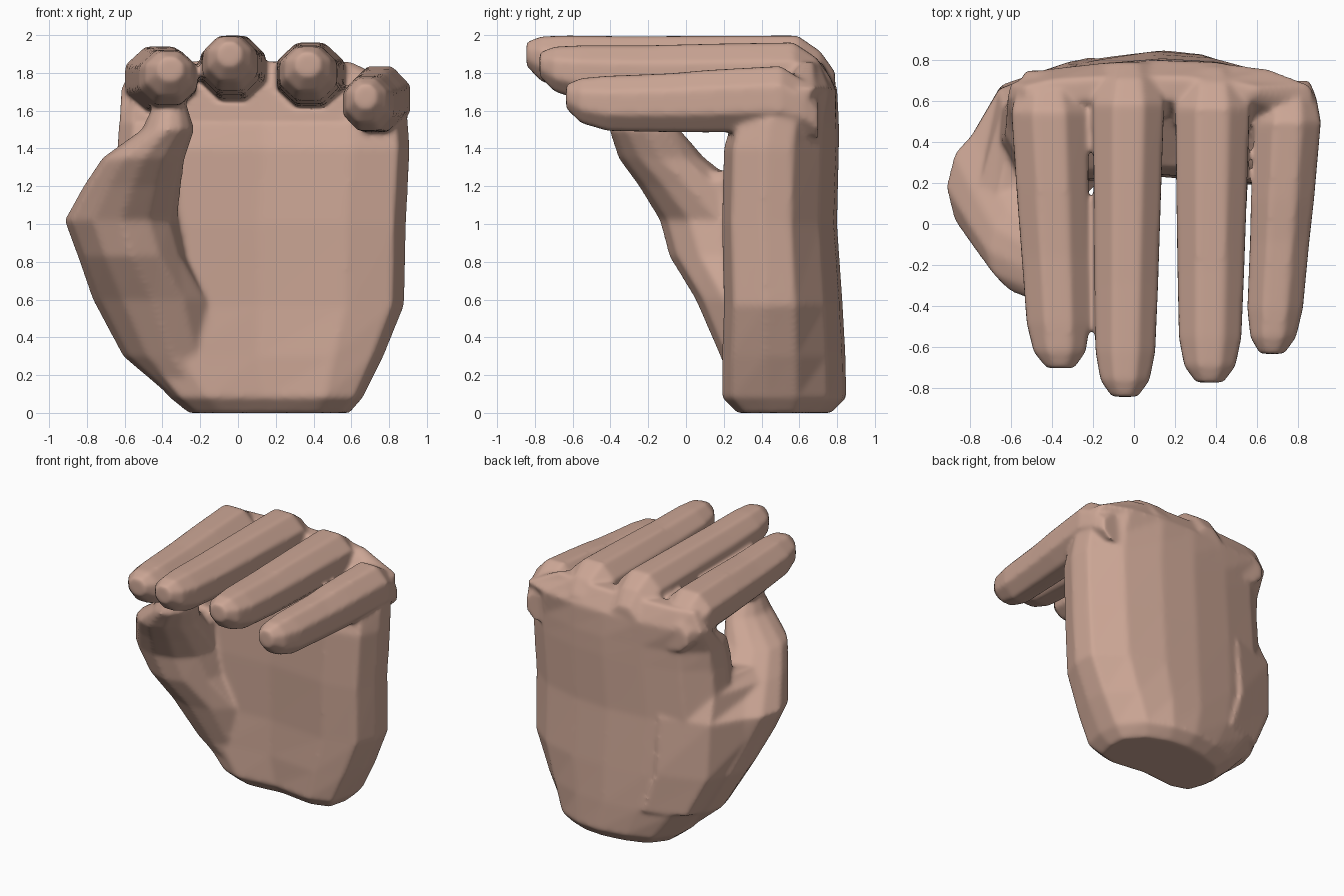
import bpy, bmesh, math

if "Cube" in bpy.data.objects:
    bpy.data.objects.remove(bpy.data.objects["Cube"])

skin = bpy.data.materials.new("skin")
skin.diffuse_color = (0.60, 0.38, 0.30, 1)
skin.use_nodes = True
skin.node_tree.nodes["Principled BSDF"].inputs["Base Color"].default_value = skin.diffuse_color
parts = []


def loft(name, rings):
    """Skin a list of equal-length point rings into a capped solid."""
    bm = bmesh.new()
    rows = [[bm.verts.new(p) for p in ring] for ring in rings]
    n = len(rows[0])
    for a, b in zip(rows, rows[1:]):
        for i in range(n):
            j = (i + 1) % n
            bm.faces.new((a[i], a[j], b[j], b[i]))
    bm.faces.new(rows[0][::-1])
    bm.faces.new(rows[-1])
    bmesh.ops.recalc_face_normals(bm, faces=bm.faces)
    mesh = bpy.data.meshes.new(name)
    bm.to_mesh(mesh)
    bm.free()
    ob = bpy.data.objects.new(name, mesh)
    bpy.context.collection.objects.link(ob)
    mesh.materials.append(skin)
    parts.append(ob)


def circle(n, phase=0.5):
    return [(math.cos((i + phase) * math.tau / n), math.sin((i + phase) * math.tau / n))
            for i in range(n)]


# palm: one rounded section, scaled up the height (z, x0, x1, y0, y1)
section = [(0, .35), (.05, .1), (.2, .02), (.5, .07), (.8, .0), (.96, .08), (1, .35),
           (.99, .6), (.86, .85), (.68, .97), (.5, 1), (.3, .95), (.12, .85), (.01, .62)]
palm = [(.0, -.26, .59, .27, .77), (.08, -.36, .66, .19, .85), (.3, -.56, .77, .19, .845),
        (.57, -.66, .88, .20, .83), (1.0, -.68, .89, .19, .80), (1.4, -.64, .91, .20, .81),
        (1.54, -.63, .90, .24, .81), (1.72, -.62, .88, .50, .80), (1.86, -.54, .60, .60, .72)]
loft("palm", [[(x0 + u * (x1 - x0), y0 + v * (y1 - y0), z) for u, v in section]
              for z, x0, x1, y0, y1 in palm])

# thumb with its fleshy base: horizontal ellipses (z, cx, cy, rx, ry)
thumb = [(.08, -.20, .42, .15, .16), (.3, -.35, .44, .26, .26), (.6, -.45, .36, .32, .31),
         (.83, -.56, .24, .29, .33), (1.02, -.62, .18, .30, .32), (1.2, -.56, .02, .26, .27),
         (1.35, -.50, -.13, .22, .23), (1.5, -.37, -.22, .14, .19), (1.63, -.36, -.24, .09, .11)]
loft("thumb", [[(cx + rx * c, cy + ry * s, z) for c, s in circle(12, 0)]
               for z, cx, cy, rx, ry in thumb])

# web of skin between the thumb and the back of the palm
web = [(.3, (-.2, .82), (-.5, .72), (-.6, .45), (-.2, .22)),
       (.6, (-.3, .80), (-.65, .68), (-.77, .37), (-.25, .15)),
       (1.02, (-.3, .76), (-.66, .66), (-.90, .25), (-.35, .05)),
       (1.2, (-.3, .70), (-.64, .58), (-.78, .10), (-.35, -.05)),
       (1.28, (-.3, .60), (-.60, .48), (-.68, .08), (-.40, .0))]
loft("thumb_web", [[(x, y, z) for x, y in pts] for z, *pts in web])

# fingers: base x, base z, tip x, tip z, tip y, knuckle y, half width, half height
fingers = {
    "index_finger": (-.42, 1.77, -.36, 1.765, -.705, .67, .183, .165),
    "middle_finger": (-.025, 1.825, -.045, 1.845, -.845, .71, .172, .165),
    "ring_finger": (.385, 1.79, .37, 1.79, -.775, .69, .18, .165),
    "little_finger": (.76, 1.67, .675, 1.62, -.635, .62, .16, .165),
}
for name, (bx, bz, tx, tz, ty, ky, w, h) in fingers.items():
    # stations: y, scale, lift
    stations = [(ky + .08, .6, -.12), (ky, .85, -.05), (ky - .12, 1.05, 0), (ky - .5, 1, 0),
                (ty + .55, .94, 0), (ty + .22, .88, .01), (ty + .08, .72, .03), (ty, .38, .055)]
    rings = []
    for y, k, lift in stations:
        t = (ky - y) / (ky - ty)
        cx, cz = bx + t * (tx - bx), bz + t * (tz - bz) + lift
        rings.append([(cx + w * k * c * 1.04, y, cz + h * (k * .7 + .3 * min(k, 1)) * s * 1.08)
                      for c, s in circle(8)])
    loft(name, rings)

# fuse the parts into one skin with soft creases
bpy.ops.object.select_all(action='DESELECT')
for ob in parts:
    ob.select_set(True)
hand = parts[0]
bpy.context.view_layer.objects.active = hand
bpy.ops.object.join()
hand.name = "hand"
fuse = hand.modifiers.new("fuse", 'REMESH')
fuse.mode = 'VOXEL'
fuse.voxel_size = 0.014
soften = hand.modifiers.new("soften", 'SMOOTH')
soften.factor = 0.5
soften.iterations = 12
for m in ("fuse", "soften"):
    bpy.ops.object.modifier_apply(modifier=m)
bpy.ops.object.shade_smooth_by_angle(angle=math.radians(50))
